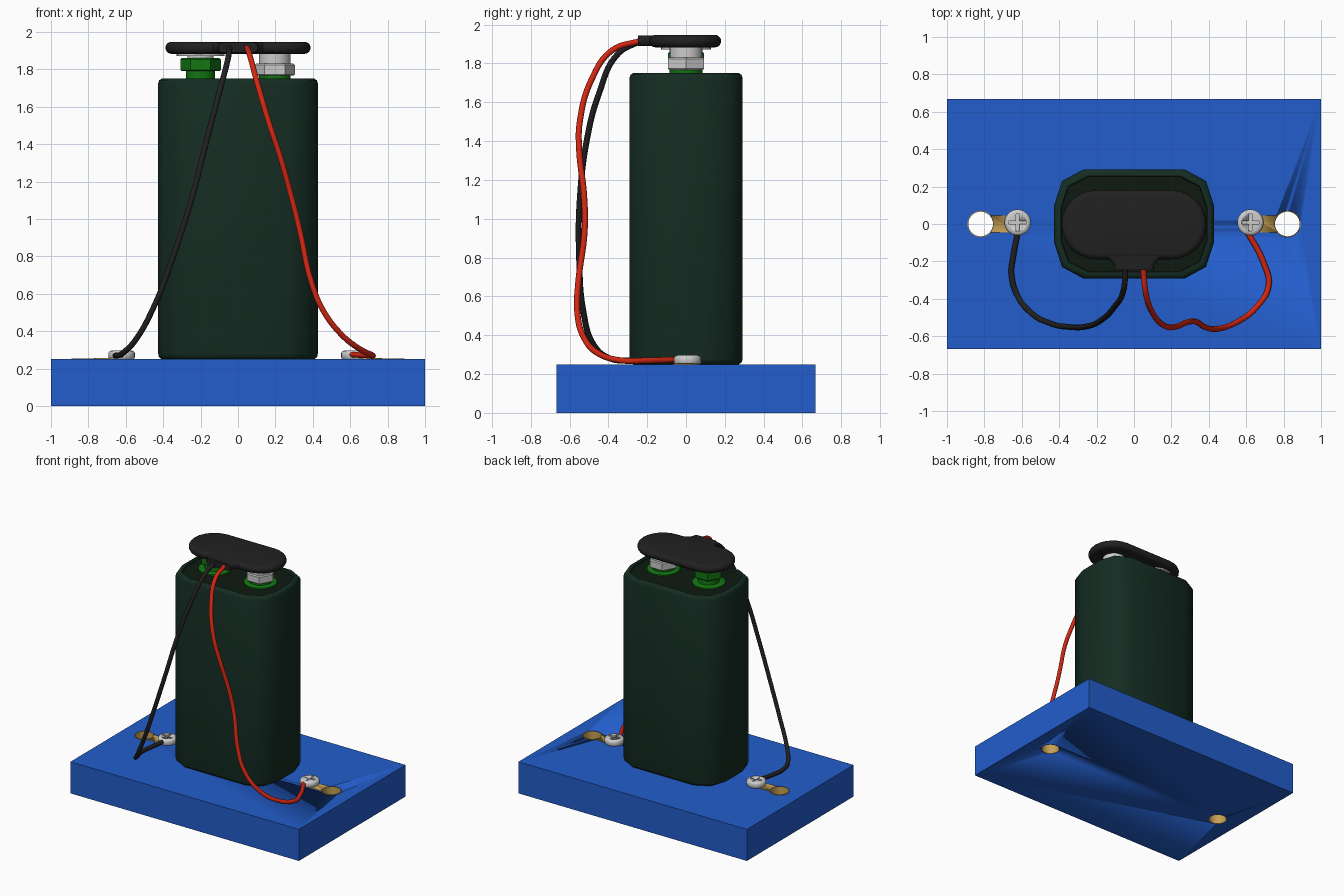
import bpy, bmesh, math
from math import cos, sin, pi, radians

if "Cube" in bpy.data.objects:
    bpy.data.objects.remove(bpy.data.objects["Cube"])


def mat(name, rgb):
    m = bpy.data.materials.new(name)
    m.diffuse_color = (*rgb, 1)
    m.use_nodes = True
    m.node_tree.nodes["Principled BSDF"].inputs["Base Color"].default_value = m.diffuse_color
    return m


BLUE = mat("blue", (0.016, 0.11, 0.6))
BODY = mat("dark_green", (0.007, 0.025, 0.016))
TOP = mat("darker_green", (0.004, 0.01, 0.005))
GREEN = mat("green", (0.006, 0.18, 0.006))
BLACK = mat("black", (0.015, 0.015, 0.015))
RED = mat("red", (0.65, 0.02, 0.006))
BRASS = mat("brass", (0.56, 0.35, 0.09))
STEEL = mat("steel", (0.55, 0.55, 0.55))


def finish(name, mesh, material, angle=40):
    ob = bpy.data.objects.new(name, mesh)
    bpy.context.collection.objects.link(ob)
    mesh.materials.clear()
    if material:
        mesh.materials.append(material)
    mesh.shade_smooth()
    mesh.set_sharp_from_angle(angle=radians(angle))
    return ob


def loft(name, rings, material, angle=40, closed=False):
    """Skin a stack of equal rings; cap the ends, or join last to first."""
    bm = bmesh.new()
    vs = [[bm.verts.new(p) for p in r] for r in rings]
    n = len(vs[0])
    pairs = list(zip(vs, vs[1:])) + ([(vs[-1], vs[0])] if closed else [])
    for a, b in pairs:
        for i in range(n):
            j = (i + 1) % n
            bm.faces.new((a[i], a[j], b[j], b[i]))
    if not closed:
        bm.faces.new(vs[0][::-1])
        bm.faces.new(vs[-1])
    bmesh.ops.recalc_face_normals(bm, faces=bm.faces)
    me = bpy.data.meshes.new(name)
    bm.to_mesh(me)
    bm.free()
    return finish(name, me, material, angle)


def lathe(name, profile, x, y, material, n=32, closed=False):
    rings = [[(x + r * cos(2 * pi * i / n), y + r * sin(2 * pi * i / n), z)
              for i in range(n)] for r, z in profile]
    return loft(name, rings, material, 40, closed)


def box(name, x0, x1, y0, y1, z0, z1, material):
    return loft(name, [[(x0, y0, z), (x1, y0, z), (x1, y1, z), (x0, y1, z)]
                       for z in (z0, z1)], material, 30)


def evaluated_mesh(ob):
    dg = bpy.context.evaluated_depsgraph_get()
    return bpy.data.meshes.new_from_object(ob.evaluated_get(dg))


def cut(ob, cutter):
    mod = ob.modifiers.new("cut", 'BOOLEAN')
    mod.operation, mod.object, mod.solver = 'DIFFERENCE', cutter, 'EXACT'
    me = evaluated_mesh(ob)
    ob.modifiers.clear()
    ob.data = me
    bpy.data.objects.remove(cutter)


def stadium(half, r, n=12):
    """Outline of a straight bar with round ends."""
    return ([(half + r * cos(a), r * sin(a)) for a in
             (-pi / 2 + pi * i / n for i in range(n + 1))] +
            [(-half + r * cos(a), r * sin(a)) for a in
             (pi / 2 + pi * i / n for i in range(n + 1))])


# Base block
base = box("base", -1, 1, -0.667, 0.667, 0, 0.25, BLUE)

for side, s in (("left", -1), ("right", 1)):
    # Brass eyelet through the base, with a contact strip to the screw
    hx, sx = 0.82 * s, 0.622 * s
    cut(base, lathe("hole", [(0.07, -0.1), (0.07, 0.4)], hx, 0, None))
    lathe(side + "_eyelet", [(0.066, 0), (0.071, 0), (0.071, 0.255), (0.066, 0.255)],
          hx, 0, BRASS, closed=True)
    strip = box(side + "_contact_strip", min(hx, sx), max(hx, sx),
                -0.045, 0.045, 0.249, 0.256, BRASS)
    cut(strip, lathe("hole", [(0.068, 0.1), (0.068, 0.4)], hx, 0, None))

    # Screw with a cross recess
    screw = lathe(side + "_screw", [(0.066, 0.252), (0.07, 0.258), (0.07, 0.284),
                                    (0.064, 0.293), (0.052, 0.297)], sx, 0.008, STEEL)
    w, l = 0.009, 0.045
    quarter = [(l, -w), (l, w), (w, w)]
    cross = []
    for k in range(4):
        c, d = round(cos(k * pi / 2)), round(sin(k * pi / 2))
        cross += [(sx + x * c - y * d, 0.008 + x * d + y * c) for x, y in quarter]
    cut(screw, loft("recess", [[(x, y, z) for x, y in cross] for z in (0.28, 0.32)], None))

# Battery case with faceted round corners and a shallow recessed top
corner = [(0.427, 0.1), (0.385, 0.23), (0.27, 0.292)]
outline = []
for sx, sy, step in ((1, 1, 1), (-1, 1, -1), (-1, -1, 1), (1, -1, -1)):
    outline += [(x * sx, y * sy) for x, y in corner[::step]]


def case_ring(inset, z):
    return [(x * (1 - inset / 0.427), y * (1 - inset / 0.292), z) for x, y in outline]


loft("battery_case", [case_ring(*p) for p in (
    (0.02, 0.25), (0.004, 0.262), (0, 0.28), (0, 1.725), (0.006, 1.742),
    (0.02, 1.75), (0.036, 1.75), (0.04, 1.732))], BODY, 50)
loft("battery_top", [case_ring(0.039, 1.725), case_ring(0.039, 1.735)], TOP, 30)

# Terminals: green socket on the left, steel snap on the right
for side, x in (("left", -0.2), ("right", 0.197)):
    lathe(side + "_terminal_washer", [(0.12, 1.73), (0.12, 1.745), (0.11, 1.75)], x, 0, GREEN)
lathe("left_terminal_post", [(0.078, 1.745), (0.078, 1.80)], -0.2, 0, GREEN)
lathe("left_terminal_nut", [(0.1, 1.79), (0.108, 1.797), (0.108, 1.852), (0.1, 1.86)],
      -0.2, 0, GREEN, 6)
lathe("left_terminal_stud", [(0.07, 1.85), (0.07, 1.88)], -0.2, 0, STEEL)
lathe("left_snap_plate", [(0.128, 1.872), (0.128, 1.9)], -0.2, 0, STEEL)
lathe("right_terminal_post", [(0.085, 1.745), (0.085, 1.78)], 0.197, 0, GREEN)
lathe("right_terminal_nut", [(0.1, 1.766), (0.108, 1.773), (0.108, 1.823), (0.1, 1.83)],
      0.197, 0, STEEL, 6)
lathe("right_terminal_neck", [(0.084, 1.82), (0.084, 1.9)], 0.197, 0, STEEL)

# Soft clip cap with rounded edge
rings = []
for i in range(11):
    a = -pi / 2 + pi * i / 10
    r = 0.153 + 0.032 * cos(a)
    rings.append([(x, y - 0.004, 1.915 + 0.032 * sin(a)) for x, y in stadium(0.203, r)])
loft("clip_cap", rings, BLACK, 40)

# Flared wire outlet on the front of the cap
loft("wire_outlet", [[(x, y, 1.916 + z) for x, z in stadium(w - h, h, 8)]
                     for y, w, h in ((-0.14, 0.18, 0.026), (-0.17, 0.155, 0.027),
                                     (-0.2, 0.122, 0.027), (-0.22, 0.109, 0.027),
                                     (-0.246, 0.107, 0.027))], BLACK, 50)


# Wires
def wire(name, points, material):
    cu = bpy.data.curves.new(name, 'CURVE')
    cu.dimensions = '3D'
    cu.bevel_depth, cu.bevel_resolution = 0.0155, 3
    cu.resolution_u, cu.use_fill_caps = 8, True
    sp = cu.splines.new('BEZIER')
    sp.bezier_points.add(len(points) - 1)
    for bp, p in zip(sp.bezier_points, points):
        bp.co = p
        bp.handle_left_type = bp.handle_right_type = 'AUTO'
    tmp = bpy.data.objects.new("tmp", cu)
    bpy.context.collection.objects.link(tmp)
    me = evaluated_mesh(tmp)
    bpy.data.objects.remove(tmp)
    finish(name, me, material, 60)


wire("black_wire", [(-0.045, -0.23, 1.918), (-0.055, -0.35, 1.85), (-0.11, -0.45, 1.64),
                    (-0.17, -0.51, 1.41), (-0.25, -0.547, 1.1), (-0.35, -0.55, 0.79),
                    (-0.45, -0.53, 0.53), (-0.55, -0.475, 0.35), (-0.62, -0.39, 0.28),
                    (-0.655, -0.27, 0.27), (-0.645, -0.17, 0.27), (-0.62, -0.04, 0.275)], BLACK)
wire("red_wire", [(0.048, -0.23, 1.918), (0.065, -0.38, 1.868), (0.105, -0.485, 1.72),
                  (0.17, -0.547, 1.5), (0.22, -0.55, 1.35), (0.285, -0.525, 1.12),
                  (0.33, -0.522, 0.94), (0.39, -0.555, 0.67), (0.45, -0.56, 0.52),
                  (0.55, -0.525, 0.385), (0.65, -0.45, 0.305), (0.72, -0.33, 0.27),
                  (0.69, -0.2, 0.27), (0.605, -0.04, 0.275)], RED)
